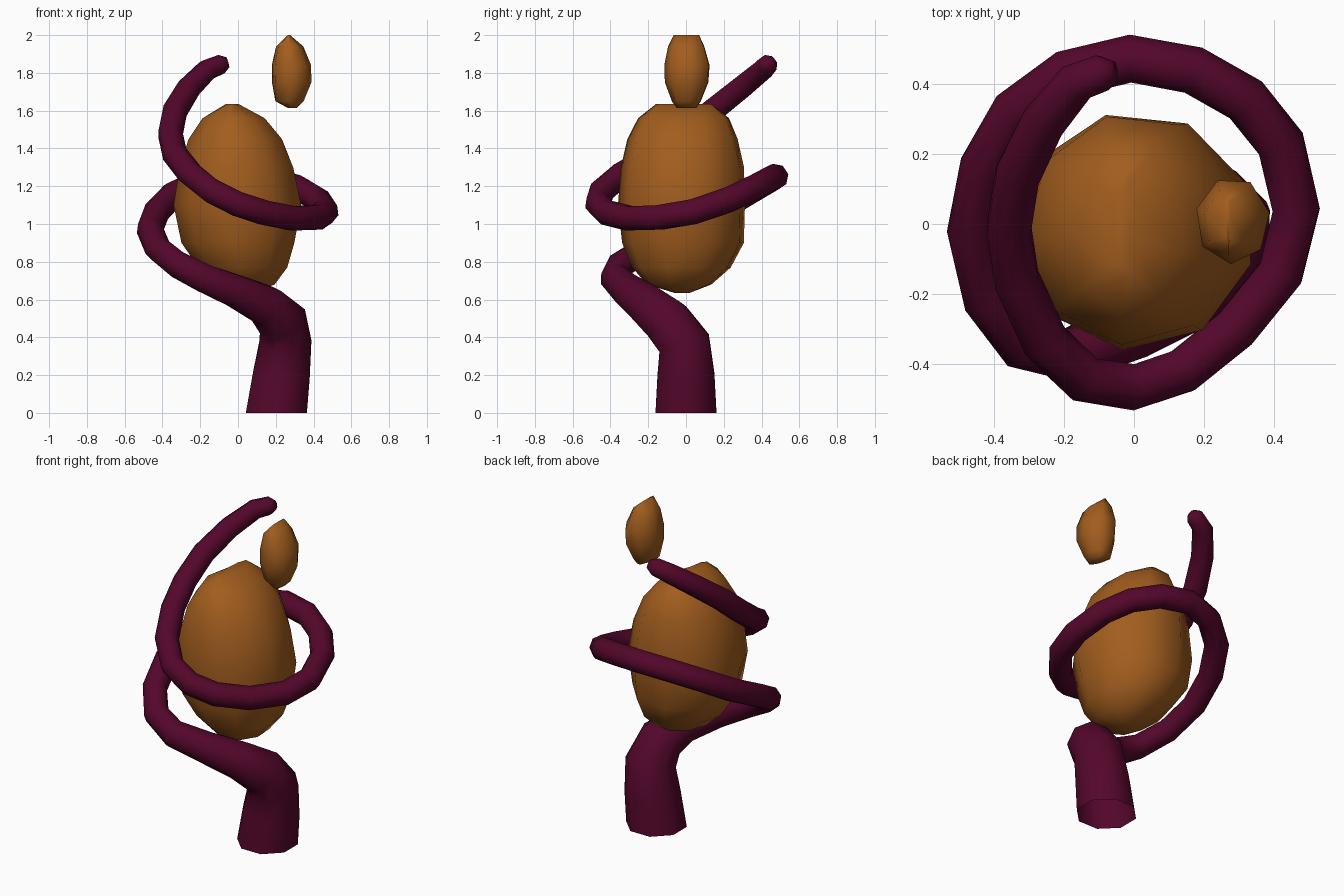
import bpy
import bmesh
from math import cos, sin, tau, radians
from mathutils import Vector

default_cube = bpy.data.objects.get("Cube")
if default_cube:
    bpy.data.objects.remove(default_cube, do_unlink=True)


def make_material(name, colour):
    material = bpy.data.materials.new(name)
    material.use_nodes = True
    material.diffuse_color = (*colour, 1)
    shader = material.node_tree.nodes["Principled BSDF"]
    shader.inputs["Base Color"].default_value = (*colour, 1)
    shader.inputs["Roughness"].default_value = 0.8
    return material


def loft(name, rings, material, open_start=False):
    """Skin a list of equal-sized vertex rings and cap the ends."""
    bm = bmesh.new()
    loops = [[bm.verts.new(co) for co in ring] for ring in rings]
    count = len(loops[0])
    for low, high in zip(loops, loops[1:]):
        for i in range(count):
            j = (i + 1) % count
            bm.faces.new((low[i], low[j], high[j], high[i]))
    if not open_start:
        bm.faces.new(reversed(loops[0]))
    bm.faces.new(loops[-1])
    bmesh.ops.recalc_face_normals(bm, faces=bm.faces)
    mesh = bpy.data.meshes.new(name)
    bm.to_mesh(mesh)
    bm.free()
    mesh.materials.append(material)
    obj = bpy.data.objects.new(name, mesh)
    bpy.context.collection.objects.link(obj)
    bpy.ops.object.select_all(action="DESELECT")
    obj.select_set(True)
    bpy.context.view_layer.objects.active = obj
    bpy.ops.object.shade_smooth_by_angle(angle=radians(85))
    return obj


def swept_rings(path, sides):
    """Carry a polygon along the path without twisting it."""
    points = [Vector(p[:3]) for p in path]
    side = Vector((1, 0, 0))
    rings = []
    for i, centre in enumerate(points):
        before, after = points[max(i - 1, 0)], points[min(i + 1, len(points) - 1)]
        tangent = (after - before).normalized() if i else Vector((0, 0, 1))
        side = (side - tangent * side.dot(tangent)).normalized()
        up = tangent.cross(side)
        angles = [tau * (k + 0.5) / sides for k in range(sides)]
        rings.append([centre + path[i][3] * (side * cos(a) + up * sin(a)) for a in angles])
    return rings


def oval_rings(sections, sides, turn):
    """Level ovals given as height, centre x, centre y, radius x, radius y."""
    angles = [tau * (k + turn) / sides for k in range(sides)]
    return [[(x + rx * cos(a), y + ry * sin(a), z) for a in angles]
            for z, x, y, rx, ry in sections]


plum = make_material("dark plum", (0.088, 0.002, 0.024))
amber = make_material("amber brown", (0.36, 0.11, 0.013))

# Tentacle: hollow thick foot, one and a half coils, blunt tip (x, y, z, radius)
tentacle_path = [
    (.203, 0, 0, .175), (.23, 0, .2, .163), (.25, -.01, .37, .148),
    (.235, -.1, .485, .135), (.15, -.2, .567, .114), (-.01, -.3, .643, .094),
    (-.18, -.375, .713, .081), (-.32, -.345, .785, .074), (-.425, -.21, .87, .071),
    (-.467, -.03, .97, .071), (-.43, .16, 1.065, .071), (-.34, .32, 1.16, .07),
    (-.19, .43, 1.225, .07), (-.01, .473, 1.25, .07), (.17, .44, 1.235, .07),
    (.32, .355, 1.19, .07), (.42, .23, 1.13, .07), (.464, .04, 1.065, .07),
    (.42, -.14, 1.035, .07), (.29, -.3, 1.03, .069), (.14, -.42, 1.06, .069),
    (0, -.467, 1.105, .069), (-.14, -.445, 1.175, .069), (-.255, -.335, 1.268, .069),
    (-.335, -.16, 1.37, .068), (-.358, -.01, 1.475, .068), (-.333, .14, 1.6, .067),
    (-.26, .29, 1.72, .064), (-.165, .405, 1.815, .059), (-.09, .433, 1.845, .054),
    (-.055, .438, 1.855, .03),
]
loft("tentacle", swept_rings(tentacle_path, 8), plum, open_start=True)

# Large egg held inside the coils, with a narrow ridge on top
egg_sections = [
    (.635, .05, -.02, .03, .04), (.68, .05, -.035, .15, .175),
    (.77, .03, -.02, .24, .265), (.9, .005, -.012, .305, .328),
    (1.1, .003, -.02, .345, .342), (1.3, -.003, -.015, .307, .332),
    (1.45, -.01, -.015, .252, .297), (1.56, -.02, -.01, .168, .245),
    (1.635, -.03, -.01, .035, .15),
]
loft("large_egg", oval_rings(egg_sections, 9, 0.6), amber)

# Small seed floating above, pinched to a ridge at its top
seed_sections = [
    (1.615, .287, .005, .025, .055), (1.65, .272, .005, .077, .08),
    (1.75, .283, .008, .107, .12), (1.84, .282, .01, .107, .125),
    (1.94, .273, .005, .074, .1), (2, .27, .005, .006, .07),
]
loft("small_seed", oval_rings(seed_sections, 7, 0.2), amber)
